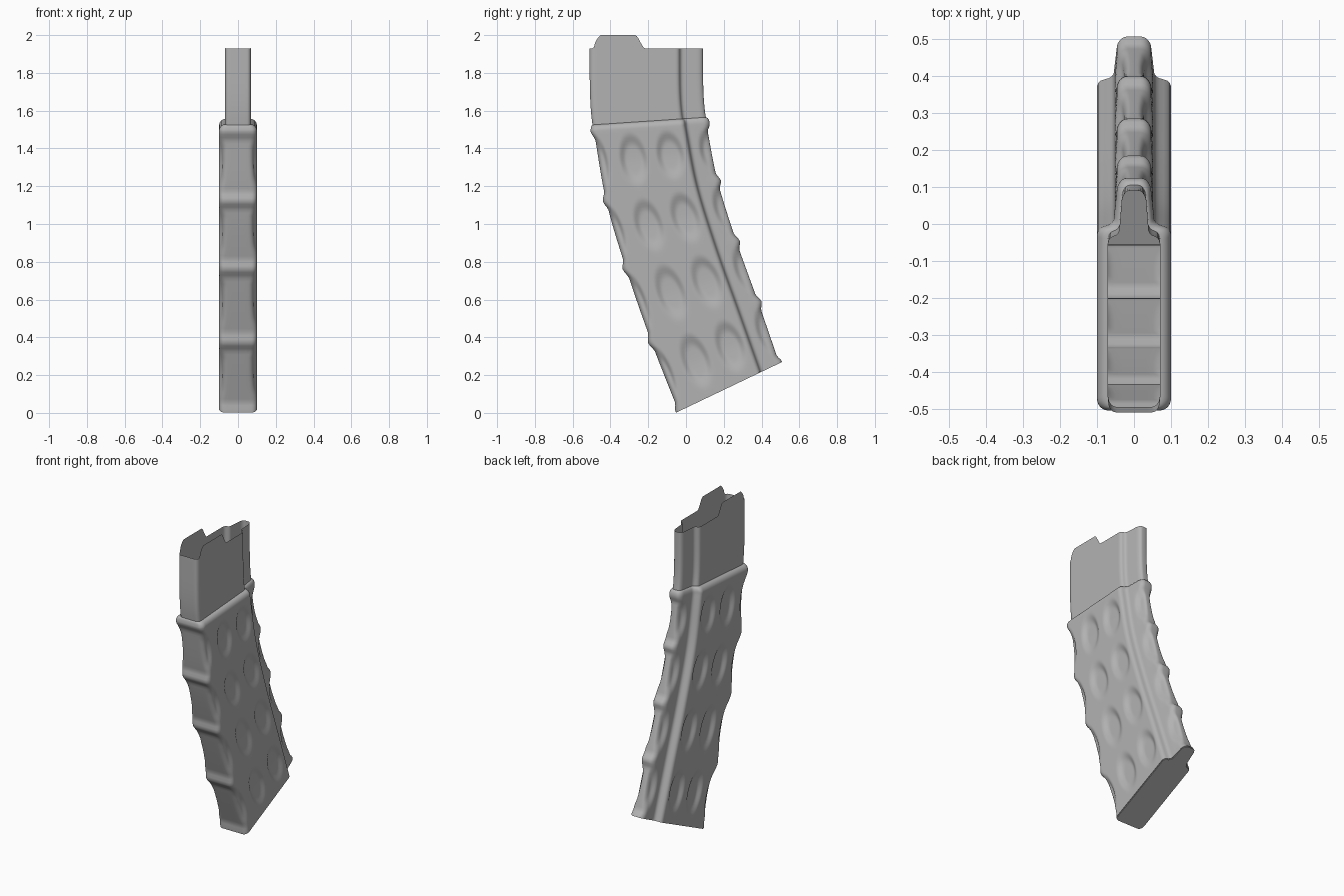
import bpy, bmesh, math
from mathutils import Vector

if "Cube" in bpy.data.objects:
    bpy.data.objects.remove(bpy.data.objects["Cube"])

BANDS, ROWS, SIDE = 4, 22, 60

# Front and back rib points (y, z) from the shoulder to the base
FRONT = [(-0.505, 1.49), (-0.44, 1.12), (-0.335, 0.76), (-0.2, 0.37), (-0.055, 0.0)]
BACK = [(0.125, 1.53), (0.185, 1.23), (0.285, 0.91), (0.4, 0.59), (0.51, 0.27)]


def smooth(v):
    v = max(0.0, min(1.0, v))
    return v * v * (3 - 2 * v)


def spline(points, t):
    """Catmull-Rom curve through the rib points."""
    p = [Vector(q) for q in points]
    p = [2 * p[0] - p[1]] + p + [2 * p[-1] - p[-2]]
    i = min(int(t), BANDS - 1)
    f = t - i
    a, b, c, d = p[i:i + 4]
    return 0.5 * (2 * b + (c - a) * f + (2 * a - 5 * b + 4 * c - d) * f ** 2
                  + (3 * b - a - 3 * c + d) * f ** 3)


def half_section():
    """Half outline as (depth fraction, half width): wide body, then narrow spine."""
    pts = [(0, 0), (0, 0.025), (0, 0.05)]
    for i in range(7):
        a = math.pi / 2 * i / 6
        pts.append((0.05 * (1 - math.cos(a)), 0.07 + 0.03 * math.sin(a)))
    pts += [(0.05 + 0.71 * i / SIDE, 0.1) for i in range(1, SIDE + 1)]
    pts += [(0.775, 0.097), (0.787, 0.09), (0.793, 0.08), (0.798, 0.07),
            (0.806, 0.061), (0.82, 0.055)]
    pts += [(0.82 + 0.015 * i, 0.055 - 0.001 * i) for i in range(1, 9)]
    for i in range(1, 7):
        a = math.pi / 2 * i / 6
        pts.append((0.94 + 0.06 * math.sin(a), 0.017 + 0.03 * math.cos(a)))
    return pts + [(1, 0)]


HALF = half_section()
OUTLINE = HALF + [(s, -w) for s, w in reversed(HALF[1:-1])]


def dimple(s, u):
    """Depth of the scooped grips, crisp above and fading below."""
    depth = 0
    for centre, width in ((0.0, 0.12), (0.32, 0.125), (0.63, 0.125), (1.0, 0.13)):
        r = math.hypot((s - centre) / width, (u - 0.47) / 0.42)
        fade = 1 - 0.55 * smooth((u - 0.4) / 0.5)
        depth = max(depth, 0.019 * smooth((1 - r) / 0.5) * fade)
    return depth


def body_ring(t):
    f, b = spline(FRONT, t), spline(BACK, t)
    u = t - min(int(t), BANDS - 1)
    valley = 0.028 * smooth(u / 0.14) * smooth((1 - u) / 0.14)
    ring = []
    for s, w in OUTLINE:
        pull = max(0, 1 - s / 0.1) - max(0, (s - 0.86) / 0.14)
        p = f.lerp(b, s + valley * pull)
        weight = min(1, abs(w) / 0.045)
        x = math.copysign(abs(w) - dimple(s, u) * weight, w) if w else 0
        ring.append(Vector((x, p.x, p.y)))
    return ring


def lip(y, w):
    """Height of the raised feed lips on the side walls."""
    if abs(w) < 0.07 or y < -0.488:
        return 0
    rise = math.sqrt(min(1, (y + 0.488) / 0.035))
    return 0.07 * rise * (1 - smooth((y + 0.27) / 0.055))


def neck_ring(v):
    flare = 0.015 * v ** 4
    ring = []
    for s, w in OUTLINE:
        y = (-0.51 + flare) * (1 - s) + (0.09 + flare) * s
        top = 1.93 + lip(y, w)
        base = 1.525 + 0.04 * s
        ring.append(Vector((0.7 * w, y, top + (base - top) * v)))
    return ring


# Rings from the open mouth, over the rounded shoulder, down to the base
rings = [neck_ring(i / 14) for i in range(15)]
neck, rim = rings[-1], body_ring(0)
for i in range(1, 7):
    a = math.pi / 2 * i / 7
    ring = []
    for p, q in zip(neck, rim):
        out, down = math.sin(a), 1 - math.cos(a)
        ring.append(Vector((p.x + (q.x - p.x) * out, p.y + (q.y - p.y) * out,
                            p.z + (q.z - p.z) * down)))
    rings.append(ring)
rings += [body_ring(i / ROWS) for i in range(BANDS * ROWS + 1)]

# Skin the rings into one hollow shell with a closed base
bm = bmesh.new()
rows = [[bm.verts.new(p) for p in ring] for ring in rings]
n = len(OUTLINE)
for upper, lower in zip(rows, rows[1:]):
    for i in range(n):
        j = (i + 1) % n
        bm.faces.new((upper[i], upper[j], lower[j], lower[i]))
bm.faces.new(rows[-1])
bmesh.ops.recalc_face_normals(bm, faces=bm.faces)

# Soften the edge of the base
base_rim = [e for e in bm.edges
            if e.verts[0] in rows[-1] and e.verts[1] in rows[-1]]
bmesh.ops.bevel(bm, geom=base_rim, offset=0.004, segments=2, affect='EDGES')

mesh = bpy.data.meshes.new("magazine_shell")
bm.to_mesh(mesh)
bm.free()
shell = bpy.data.objects.new("magazine_shell", mesh)
bpy.context.collection.objects.link(shell)

# Plain grey finish
grey = bpy.data.materials.new("plain_grey")
grey.use_nodes = True
colour = (0.45, 0.45, 0.45, 1)
grey.diffuse_color = colour
grey.node_tree.nodes["Principled BSDF"].inputs["Base Color"].default_value = colour
mesh.materials.append(grey)

bpy.ops.object.select_all(action='DESELECT')
shell.select_set(True)
bpy.context.view_layer.objects.active = shell
bpy.ops.object.shade_smooth_by_angle(angle=math.radians(40))
